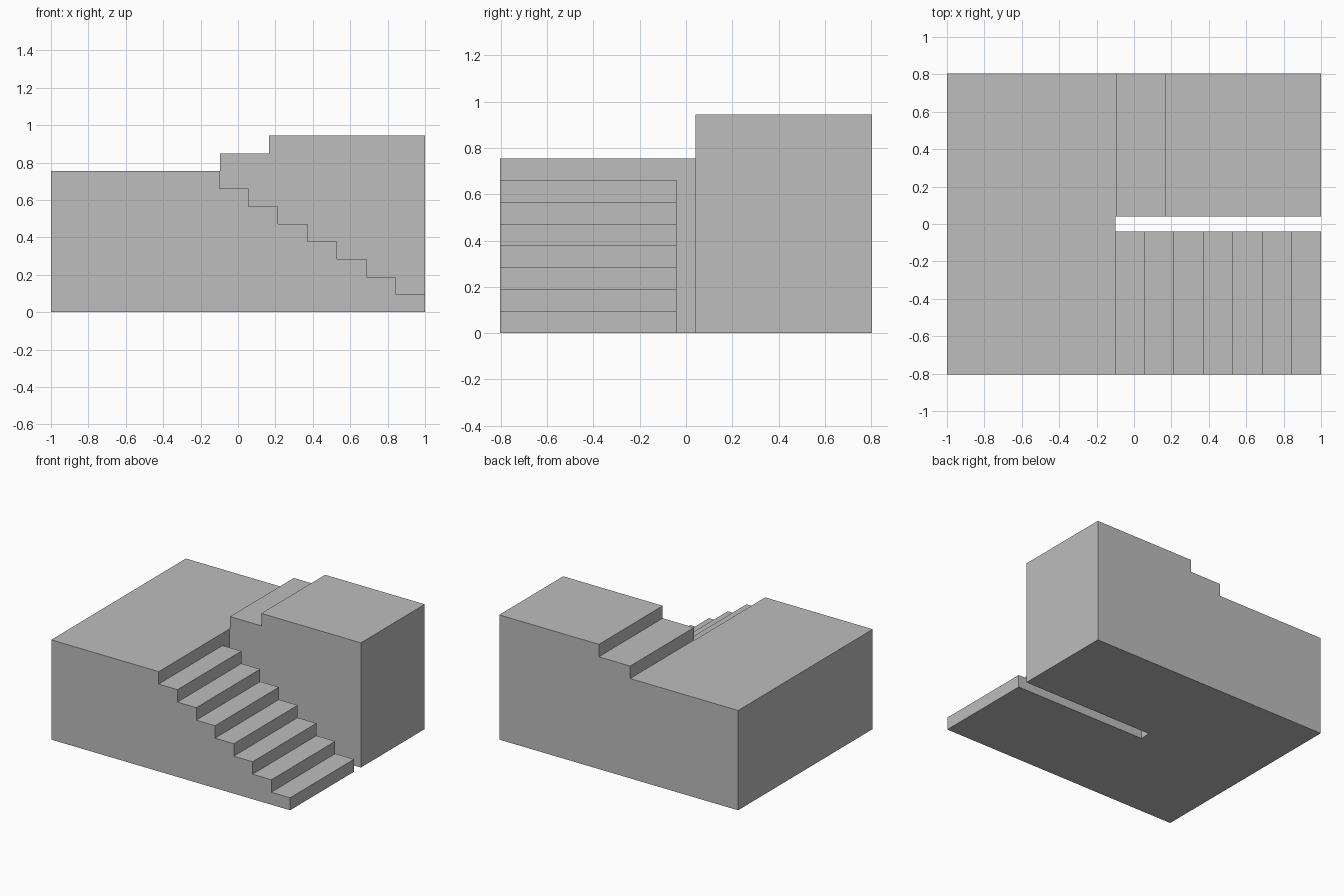
import bpy
import bmesh

cube = bpy.data.objects.get("Cube")
if cube:
    bpy.data.objects.remove(cube, do_unlink=True)

# Dimensions
HALF_Y, SLOT = 0.805, 0.041
RISE = 0.0944
LANDING_X, TREAD = -0.1, 1.1 / 7
UPPER_X, UPPER_TREAD = -0.096, 0.262
OUT = 1.3

concrete = bpy.data.materials.new("concrete grey")
concrete.use_nodes = True
colour = (0.51, 0.51, 0.51, 1.0)
concrete.diffuse_color = colour
concrete.node_tree.nodes["Principled BSDF"].inputs["Base Color"].default_value = colour


def extrude_profile(name, points, y0, y1):
    """Solid made by sweeping an x-z outline from y0 to y1."""
    bm = bmesh.new()
    face = bm.faces.new([bm.verts.new((x, y0, z)) for x, z in points])
    swept = bmesh.ops.extrude_face_region(bm, geom=[face])["geom"]
    moved = [v for v in swept if isinstance(v, bmesh.types.BMVert)]
    bmesh.ops.translate(bm, verts=moved, vec=(0, y1 - y0, 0))
    bmesh.ops.recalc_face_normals(bm, faces=bm.faces)
    mesh = bpy.data.meshes.new(name)
    bm.to_mesh(mesh)
    bm.free()
    obj = bpy.data.objects.new(name, mesh)
    bpy.context.collection.objects.link(obj)
    mesh.materials.append(concrete)
    return obj


def rectangle(x0, x1, z0, z1):
    return [(x0, z0), (x1, z0), (x1, z1), (x0, z1)]


# Solid block as tall as the top floor
stairs = extrude_profile("staircase", rectangle(-1, 1, 0, 10 * RISE), -HALF_Y, HALF_Y)

# Space above the landing and the first upper step
upper_end = UPPER_X + UPPER_TREAD
above_landing = [(-OUT, 8 * RISE), (UPPER_X, 8 * RISE), (UPPER_X, 9 * RISE),
                 (upper_end, 9 * RISE), (upper_end, OUT), (-OUT, OUT)]

# Space above the lower flight, stepping down from the landing
above_flight = [(LANDING_X, OUT)]
for i in range(7):
    x, z = LANDING_X + i * TREAD, (7 - i) * RISE
    above_flight += [(x, z), (x + TREAD if i < 6 else OUT, z)]
above_flight.append((OUT, OUT))

cutters = [
    extrude_profile("landing_cutter", above_landing, -OUT, OUT),
    extrude_profile("flight_cutter", above_flight, -OUT, 0),
    extrude_profile("gap_cutter", rectangle(LANDING_X, OUT, -OUT, OUT), -SLOT, SLOT),
]
for cutter in cutters:
    cutter.hide_render = True
    mod = stairs.modifiers.new(cutter.name, 'BOOLEAN')
    mod.operation = 'DIFFERENCE'
    mod.solver = 'EXACT'
    mod.object = cutter

# Keep the cut result as plain geometry and drop the cutters
depsgraph = bpy.context.evaluated_depsgraph_get()
result = bpy.data.meshes.new_from_object(stairs.evaluated_get(depsgraph))
stairs.modifiers.clear()
stairs.data = result
for cutter in cutters:
    bpy.data.objects.remove(cutter, do_unlink=True)

# Tidy flat faces
bm = bmesh.new()
bm.from_mesh(result)
bmesh.ops.remove_doubles(bm, verts=bm.verts, dist=0.0005)
bmesh.ops.dissolve_limit(bm, angle_limit=0.01, verts=bm.verts, edges=bm.edges)
for face in bm.faces:
    face.material_index = 0
    face.smooth = False
bm.to_mesh(result)
bm.free()
result.materials.clear()
result.materials.append(concrete)
